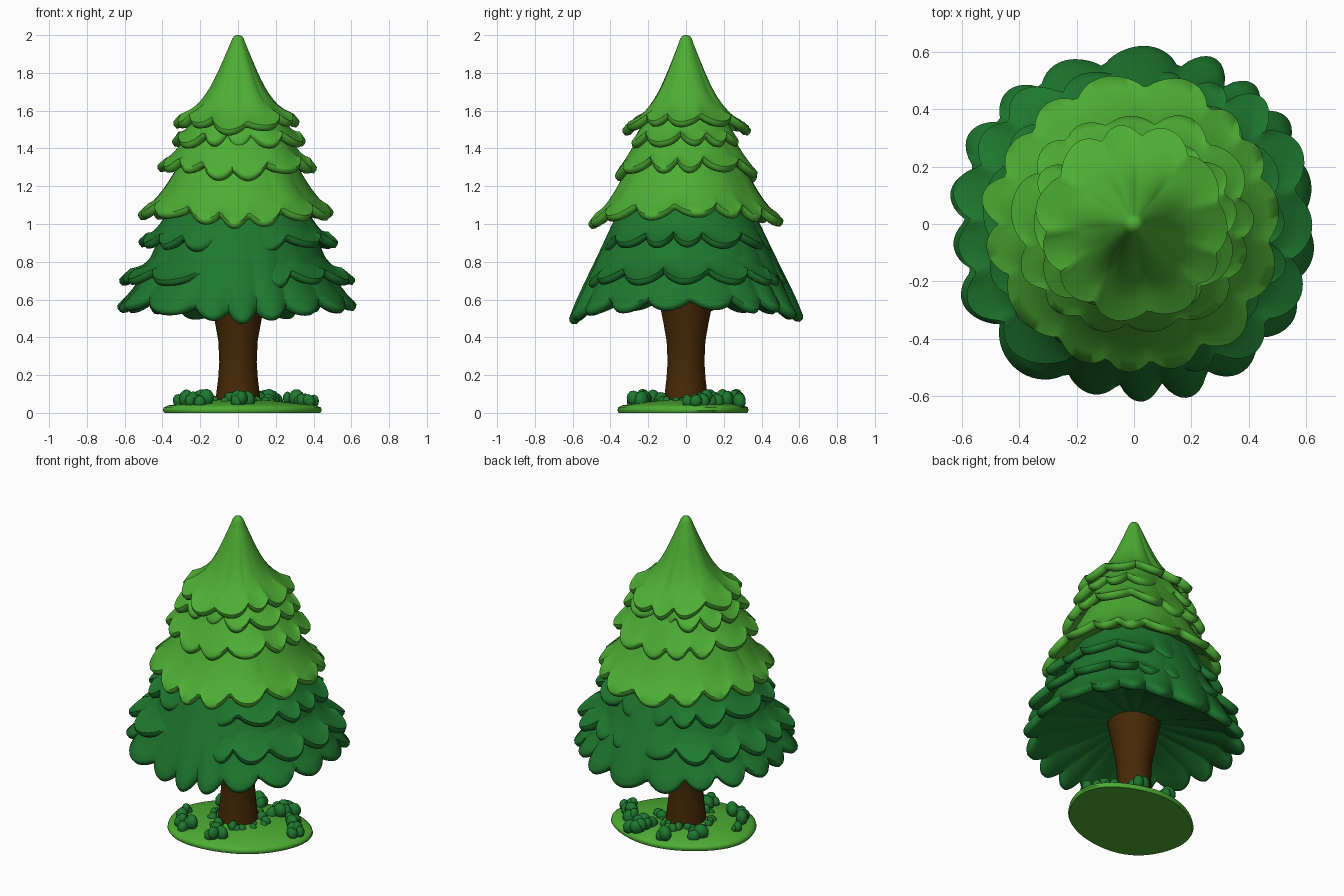
import bpy, bmesh, math, random
from mathutils import Matrix, Vector

if "Cube" in bpy.data.objects:
    bpy.data.objects.remove(bpy.data.objects["Cube"])

random.seed(4)


def material(name, rgb):
    m = bpy.data.materials.new(name)
    m.diffuse_color = (*rgb, 1)
    m.use_nodes = True
    m.node_tree.nodes["Principled BSDF"].inputs["Base Color"].default_value = m.diffuse_color
    return m


LIGHT = material("light green", (0.075, 0.42, 0.034))
DARK = material("dark green", (0.013, 0.185, 0.028))
BARK = material("bark brown", (0.062, 0.022, 0.002))


def finish(bm, name, mat, angle=50):
    bmesh.ops.recalc_face_normals(bm, faces=bm.faces)
    me = bpy.data.meshes.new(name)
    bm.to_mesh(me)
    bm.free()
    me.materials.append(mat)
    ob = bpy.data.objects.new(name, me)
    bpy.context.collection.objects.link(ob)
    bpy.ops.object.select_all(action='DESELECT')
    ob.select_set(True)
    bpy.context.view_layer.objects.active = ob
    bpy.ops.object.shade_smooth_by_angle(angle=math.radians(angle))
    return ob


def loft(rings, name, mat, angle=50):
    """Skin a list of rings of points, capping both ends."""
    bm = bmesh.new()
    loops = [[bm.verts.new(p) for p in ring] for ring in rings]
    n = len(loops[0])
    for a, b in zip(loops, loops[1:]):
        for i in range(n):
            j = (i + 1) % n
            bm.faces.new((a[i], a[j], b[j], b[i]))
    bm.faces.new(loops[0])
    bm.faces.new(loops[-1])
    return finish(bm, name, mat, angle)


def skirt(name, mat, top, tip_x, tip_y, lobes, flare=(0, 0), under=None, apex=False, drop=0.06):
    """Scalloped bell of foliage. top, tip_x, tip_y, under are (radius, z);
    tip_x is the rim at the left/right sides, tip_y at front/back.
    flare (sides, front/back) bends the rim outwards."""
    n = lobes * 12
    ph = random.uniform(0, 6.28)
    size = [random.uniform(0.65, 1.2) for _ in range(lobes)]
    grow = [random.uniform(-0.012, 0.018) for _ in range(lobes)]
    under = under or (top[0] * 0.8, tip_y[1] + 0.12)
    rows = 12
    rings = []
    for i in range(n):
        th = 2 * math.pi * i / n
        c, s = math.cos(th), math.sin(th)
        side = 1 - s ** 6
        warp = 0.08 * math.sin(3 * th + ph) + 0.03 * math.sin(5 * th + 2 * ph)
        u = (lobes * (th + warp) / (2 * math.pi) + ph) % lobes
        k = int(u) % lobes
        bump = math.sin(math.pi * (u - int(u))) ** 0.75     # 0 in notches, 1 mid lobe
        notch = 1 - bump
        R = tip_y[0] + (tip_x[0] - tip_y[0]) * side
        Z = tip_y[1] + (tip_x[1] - tip_y[1]) * side
        f = flare[1] + (flare[0] - flare[1]) * side
        Rl, Zl = R + grow[k] * bump, Z - drop * 0.5 * (size[k] - 1) * bump
        pts = []
        for q in range(rows + 1):
            t = q / rows
            r = top[0] + (Rl - top[0]) * ((1 - f) * t + f * t ** 6) - 0.10 * R * notch * t ** 5
            r += 0.006 * math.sin(math.pi * t ** 3) * bump          # puffy lobes
            pts.append((r, top[1] + (Zl - top[1]) * t + drop * notch * t ** 4))
        if apex:      # rounded tip
            pts[:1] = [(0.006, top[1]), (0.02, top[1] - 0.005), (0.031, top[1] - 0.02)]
        r, z = pts[-1]
        # rounded rim and hollow underside
        pts += [(r - 0.002, z - 0.016), (r - 0.016, z - 0.032), (r - 0.04, z - 0.030),
                (0.84 * R - 0.03 * notch, Z + 0.025 + 0.03 * notch), under]
        rings.append([(pr * c, pr * s, pz) for pr, pz in pts])
    return loft(list(zip(*rings)), name, mat, 60)


# light foliage, top down
skirt("foliage_tip", LIGHT, (0.022, 2.0), (0.335, 1.54), (0.335, 1.495), 11, (0.39, 0.39),
      apex=True, drop=0.05)
skirt("foliage_light_upper_layer", LIGHT, (0.17, 1.64), (0.36, 1.435), (0.265, 1.43), 12, (0.2, 0))
skirt("foliage_light_middle_layer", LIGHT, (0.20, 1.56), (0.42, 1.30), (0.385, 1.25), 13, (0.2, 0.1))
skirt("foliage_light_lower_layer", LIGHT, (0.24, 1.45), (0.52, 1.055), (0.525, 1.01), 15, (0.25, 0.25))

# dark foliage
skirt("foliage_dark_upper_layer", DARK, (0.34, 1.12), (0.535, 0.90), (0.43, 0.86), 15, (0.35, 0))
skirt("foliage_dark_middle_layer", DARK, (0.36, 1.02), (0.625, 0.71), (0.51, 0.69), 17, (0.45, 0))
skirt("foliage_dark_lower_layer", DARK, (0.345, 1.10), (0.645, 0.565), (0.615, 0.505), 18, (0.25, 0),
      under=(0.08, 0.66))

# trunk with flared ends
profile = [(0.122, 0.04), (0.115, 0.10), (0.105, 0.18), (0.099, 0.27), (0.104, 0.38),
           (0.122, 0.48), (0.138, 0.56), (0.155, 0.65)]
loft([[(r * math.cos(a), r * math.sin(a), z) for a in (2 * math.pi * i / 18 for i in range(18))]
      for r, z in profile], "trunk", BARK)

# grassy base mound, a slightly skewed oval
rings = []
for f, z in ((0.98, 0), (1.0, 0.012), (0.99, 0.028), (0.93, 0.04), (0.6, 0.055), (0.3, 0.07), (0.1, 0.072)):
    ring = []
    for i in range(56):
        a = 2 * math.pi * i / 56
        w = f * (1 + 0.015 * math.sin(3 * a + 1) + 0.01 * math.sin(5 * a))
        c, s = w * math.cos(a), w * math.sin(a)
        ring.append((0.018 + 0.42 * c, -0.014 + 0.05 * c + 0.343 * s, z))
    rings.append(ring)
loft(rings, "grass_base", LIGHT)

# little bushes: leafy clumps around the trunk and near the rim
bm = bmesh.new()


def clump(x, y, size, count):
    for _ in range(count):
        s = size * random.uniform(0.75, 1.15)
        off = Vector((random.uniform(-1, 1), random.uniform(-1, 1), 0)) * size * 0.9
        mat = (Matrix.Translation(Vector((x, y, 0.05 + random.uniform(0, 0.8) * size)) + off)
               @ Matrix.Rotation(random.uniform(0, 6.28), 4, 'Z')
               @ Matrix.Rotation(random.uniform(-0.6, 0.6), 4, 'X')
               @ Matrix.Diagonal((s * 0.8, s, s * 1.1, 1)))
        bmesh.ops.create_icosphere(bm, subdivisions=2, radius=1, matrix=mat)


for x, y in ((0.29, 0.14), (0.34, 0.08), (-0.26, -0.20), (-0.19, -0.25), (-0.03, 0.26), (0.15, 0.19),
             (0.02, -0.25), (-0.17, 0.15), (0.17, 0.25)):
    clump(x, y, 0.04, 4)
for i in range(12):
    a = 2 * math.pi * i / 12 + 0.2
    clump(0.145 * math.cos(a), 0.14 * math.sin(a), 0.03, 2)
clump(0.39, 0.03, 0.03, 3)
clump(-0.30, -0.08, 0.032, 3)
finish(bm, "bushes", DARK, 40)
